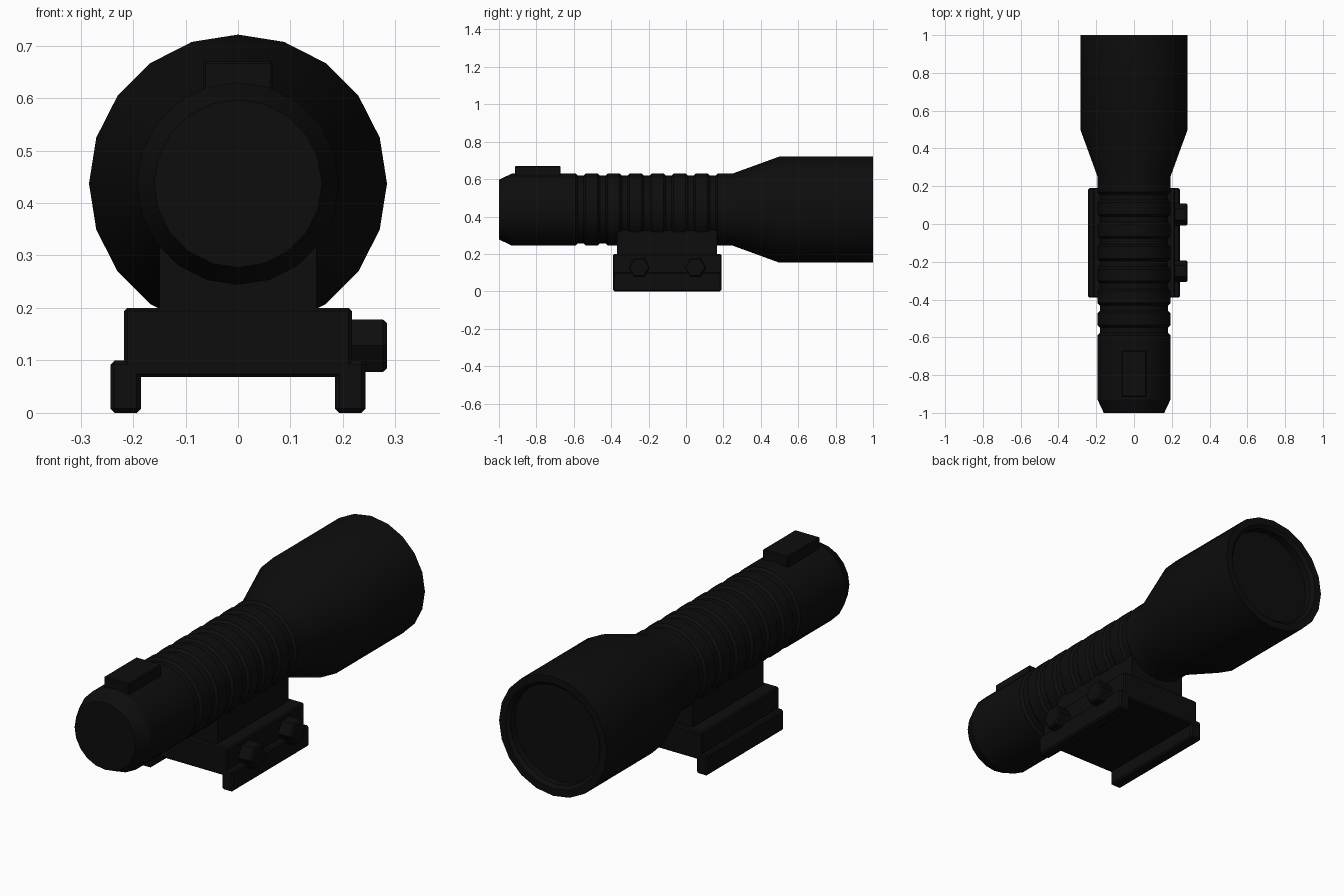
import bpy, bmesh, math
from mathutils import Vector

cube = bpy.data.objects.get("Cube")
if cube:
    bpy.data.objects.remove(cube, do_unlink=True)

black = bpy.data.materials.new("matte_black")
black.use_nodes = True
color = (0.004, 0.004, 0.004, 1)
black.diffuse_color = color
bsdf = black.node_tree.nodes["Principled BSDF"]
bsdf.inputs["Base Color"].default_value = color
bsdf.inputs["Roughness"].default_value = 0.8

AXIS_Z = 0.437


def finish(name, bm, smooth=False):
    bmesh.ops.recalc_face_normals(bm, faces=bm.faces)
    mesh = bpy.data.meshes.new(name)
    bm.to_mesh(mesh)
    bm.free()
    mesh.materials.append(black)
    obj = bpy.data.objects.new(name, mesh)
    bpy.context.collection.objects.link(obj)
    if smooth:
        bpy.ops.object.select_all(action='DESELECT')
        obj.select_set(True)
        bpy.context.view_layer.objects.active = obj
        bpy.ops.object.shade_smooth_by_angle(angle=math.radians(25))
    return obj


def lathe(name, profile, sides, center, axis, smooth=False):
    """Closed solid from (position, radius) pairs along the x or y axis."""
    bm = bmesh.new()
    rings = []
    for pos, r in profile:
        ring = []
        for i in range(sides):
            a = 2 * math.pi * i / sides
            u, v = r * math.cos(a), r * math.sin(a)
            p = Vector((u, pos, v)) if axis == 'y' else Vector((pos, u, v))
            ring.append(bm.verts.new(p + Vector(center)))
        rings.append(ring)
    for a, b in zip(rings, rings[1:]):
        for i in range(sides):
            j = (i + 1) % sides
            bm.faces.new((a[i], a[j], b[j], b[i]))
    bm.faces.new(rings[0])
    bm.faces.new(rings[-1])
    return finish(name, bm, smooth)


def box(name, low, high, bevel=0.0):
    bm = bmesh.new()
    bmesh.ops.create_cube(bm, size=1)
    for v in bm.verts:
        v.co = [(l + h) / 2 + c * (h - l) for l, h, c in zip(low, high, v.co)]
    if bevel:
        bmesh.ops.bevel(bm, geom=bm.edges[:], offset=bevel, segments=1, affect='EDGES')
    return finish(name, bm)


# Torch body: tail cap, ribbed grip, flared head and recessed lens
R, GROOVE = 0.193, 0.181
profile = [(-1, 0.16), (-0.985, 0.167), (-0.93, R)]
for k in range(7):
    start = -0.59 + k * 0.1175
    profile += [(start, R), (start + 0.012, GROOVE),
                (start + 0.042, GROOVE), (start + 0.054, R)]
profile += [(0.25, R), (0.5, 0.284), (1, 0.284),
            (1, 0.25), (0.985, 0.235), (0.95, 0.235)]
lathe("torch_body", profile, 20, (0, 0, AXIS_Z), 'y', smooth=True)

# Tail switch
box("switch_button", (-0.066, -0.915, 0.58), (0.066, -0.67, 0.67), 0.004)

# Mount
box("mount_cradle", (-0.15, -0.37, 0.19), (0.15, 0.165, 0.325))
box("mount_base", (-0.217, -0.39, 0.068), (0.217, 0.19, 0.2), 0.006)
for side, name in ((-1, "right_rail_clamp"), (1, "left_rail_clamp")):
    x = sorted((side * 0.185, side * 0.243))
    box(name, (x[0], -0.39, 0), (x[1], 0.19, 0.1), 0.008)

# Hexagonal clamp bolts
for y, name in ((-0.25, "front_clamp_bolt"), (0.05, "rear_clamp_bolt")):
    lathe(name, [(0.2, 0.058), (0.276, 0.058), (0.284, 0.05)], 6, (0, y, 0.128), 'x')
